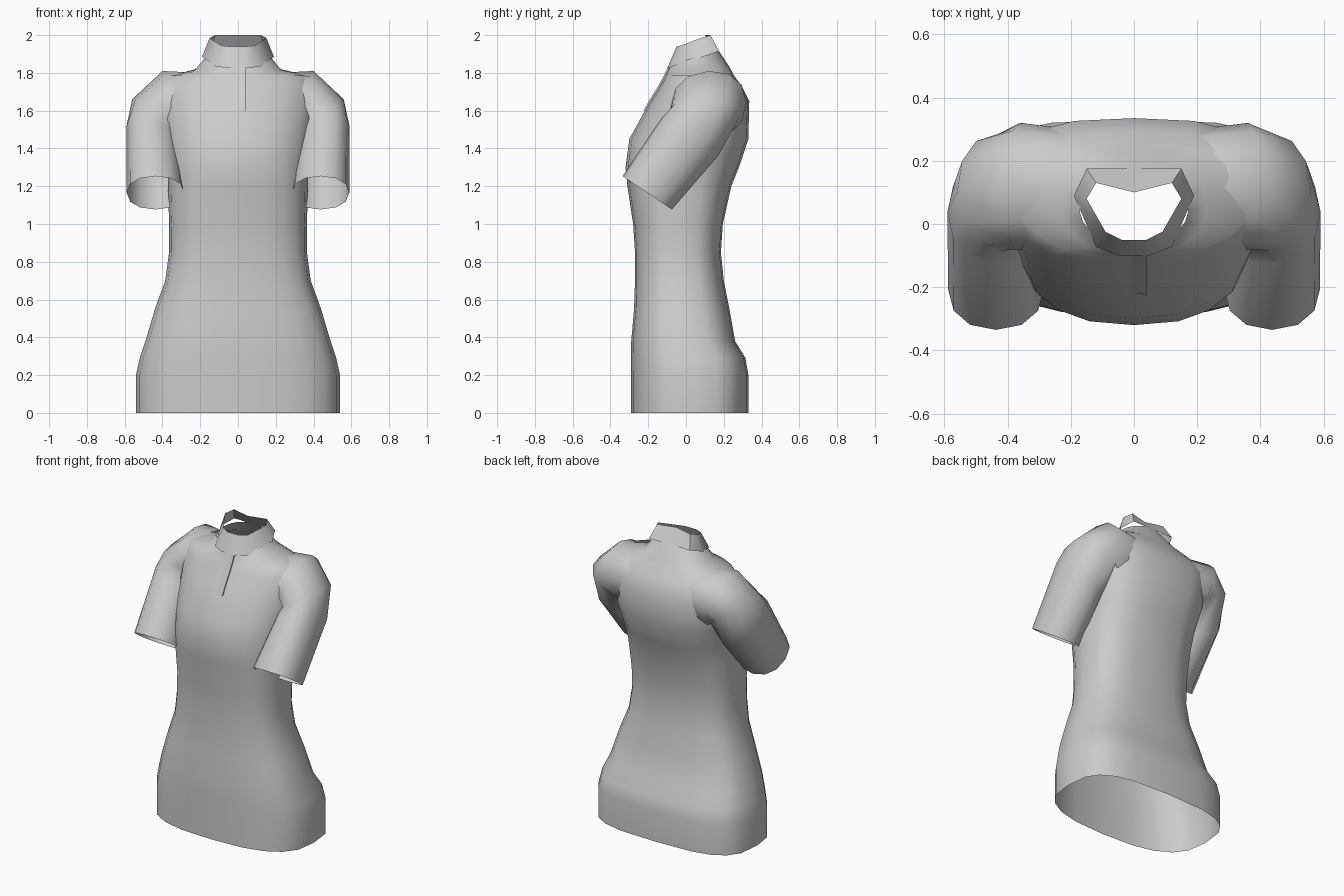
import bpy
import math
from mathutils import Vector

if "Cube" in bpy.data.objects:
    bpy.data.objects.remove(bpy.data.objects["Cube"], do_unlink=True)

fabric = bpy.data.materials.new("light grey fabric")
fabric.use_nodes = True
GREY = (0.6, 0.6, 0.6, 1)
fabric.diffuse_color = GREY
fabric.node_tree.nodes["Principled BSDF"].inputs["Base Color"].default_value = GREY


def loft(name, rings, closed=True, angle=75):
    """Skin a list of equal-length point rings into an open shell."""
    n = len(rings[0])
    verts = [p for ring in rings for p in ring]
    faces = []
    for r in range(len(rings) - 1):
        for i in range(n if closed else n - 1):
            j = (i + 1) % n
            faces.append((r * n + i, r * n + j, (r + 1) * n + j, (r + 1) * n + i))
    mesh = bpy.data.meshes.new(name)
    mesh.from_pydata(verts, [], faces)
    mesh.materials.append(fabric)
    obj = bpy.data.objects.new(name, mesh)
    bpy.context.collection.objects.link(obj)
    bpy.ops.object.select_all(action="DESELECT")
    bpy.context.view_layer.objects.active = obj
    obj.select_set(True)
    bpy.ops.object.shade_smooth_by_angle(angle=math.radians(angle))


def power(v, e):
    return math.copysign(abs(v) ** e, v)


def section(z, half, front, back, front_e, back_e, tilt=0.0, sides=20):
    """Rounded body cross-section; lower exponents give squarer corners."""
    mid, depth = (front + back) / 2, (back - front) / 2
    ring = []
    for i in range(sides):
        a = 2 * math.pi * i / sides
        e = back_e if math.sin(a) > 0 else front_e
        y = mid + depth * power(math.sin(a), e)
        ring.append((half * power(math.cos(a), e), y, z + tilt * (y - mid)))
    return ring


# Torso: height, half width, front y, back y, front and back roundness, tilt
body = [
    (0.00, 0.54, -0.29, 0.33, 0.74, 0.62),
    (0.20, 0.54, -0.29, 0.33, 0.74, 0.62),
    (0.29, 0.52, -0.29, 0.315, 0.74, 0.62),
    (0.38, 0.49, -0.29, 0.26, 0.74, 0.64),
    (0.55, 0.44, -0.275, 0.23, 0.75, 0.68),
    (0.70, 0.385, -0.27, 0.20, 0.75, 0.7),
    (0.85, 0.365, -0.27, 0.185, 0.75, 0.7),
    (1.00, 0.365, -0.28, 0.195, 0.8, 0.7),
    (1.20, 0.37, -0.31, 0.24, 0.8, 0.72),
    (1.30, 0.37, -0.32, 0.28, 0.82, 0.72),
    (1.45, 0.39, -0.30, 0.33, 0.9, 0.7),
    (1.65, 0.42, -0.19, 0.335, 0.95, 0.68),
    (1.73, 0.41, -0.14, 0.295, 0.95, 0.75),
    (1.785, 0.37, -0.11, 0.255, 0.95, 0.85),
    (1.815, 0.23, -0.105, 0.23, 0.9, 0.85, 0.1),
    (1.88, 0.172, -0.09, 0.168, 1.2, 1.0, 0.35),
]
loft("torso", [section(*row) for row in body])

# Sleeves: ring centre, outward axis, backward axis
sleeve = [
    ((0.20, 0.11, 1.64), (0.00, 0.00, 0.16), (0, 0.19, 0.00)),
    ((0.36, 0.12, 1.63), (0.04, 0.00, 0.18), (0, 0.20, 0.01)),
    ((0.43, 0.10, 1.58), (0.13, 0.00, 0.08), (0, 0.185, -0.01)),
    ((0.45, 0.02, 1.46), (0.14, 0.02, 0.06), (0, 0.15, -0.10)),
    ((0.437, -0.205, 1.165), (0.152, 0.00, 0.00), (0, 0.13, -0.088)),
]
SIDES = 12
for side, label in ((1, "left"), (-1, "right")):
    rings = []
    for centre, out, rear in sleeve:
        ring = []
        for i in range(SIDES):
            a = -side * 2 * math.pi * i / SIDES
            p = Vector(centre) + Vector(out) * power(math.cos(a), 0.9) \
                - Vector(rear) * side * power(math.sin(a), 0.9) * -side
            ring.append((side * p.x, p.y, p.z))
        rings.append(ring)
    loft(label + "_sleeve", rings)

# Stand-up collar, with a mirrored outline running from the front to the back
lower = [(0.05, -0.099, 1.825), (0.12, -0.072, 1.835), (0.19, 0.09, 1.885), (0.15, 0.175, 1.915)]
upper = [(0.04, -0.05, 1.94), (0.09, -0.025, 1.945), (0.15, 0.08, 1.985), (0.12, 0.13, 2.0)]


def mirrored(points, rear):
    return points + [rear] + [(-x, y, z) for x, y, z in reversed(points)]


loft("collar", [mirrored(lower, (0, 0.175, 1.915)), mirrored(upper, (0, 0.10, 2.0))], angle=60)

# Front placket: a thin flap flush with the chest on one edge and lifted on the other
flap = []
for z, y in ((1.60, -0.2175), (1.65, -0.19), (1.73, -0.14), (1.785, -0.11), (1.83, -0.09)):
    flap.append([(-0.03, y + 0.004, z), (0.04, y - 0.007, z), (0.04, y + 0.012, z)])
loft("placket", flap, closed=False, angle=30)
